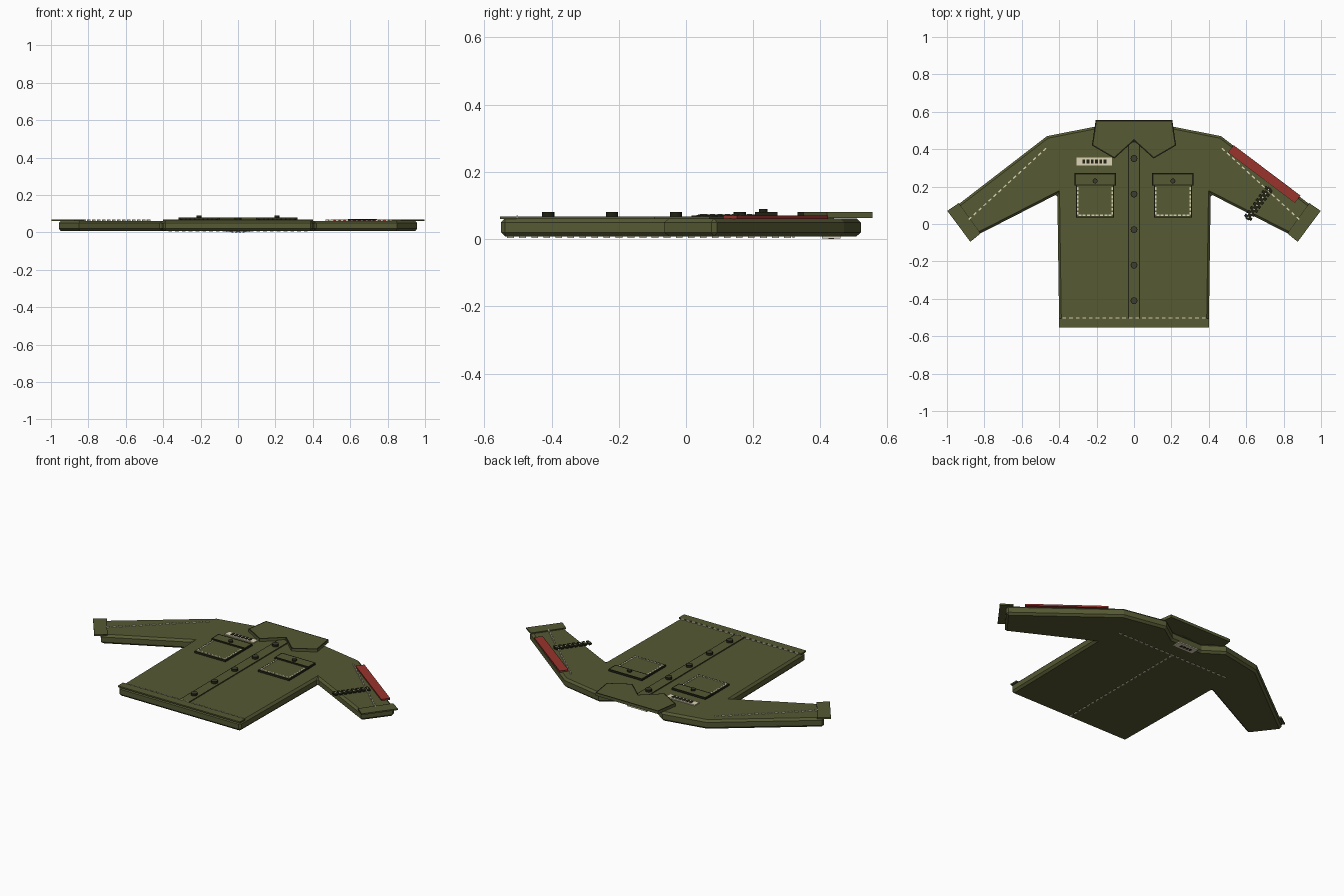
import bpy, bmesh, math
from mathutils import Vector

cube = bpy.data.objects.get("Cube")
if cube:
    bpy.data.objects.remove(cube)


def material(name, rgb):
    m = bpy.data.materials.new(name)
    m.use_nodes = True
    m.diffuse_color = (*rgb, 1)
    m.node_tree.nodes["Principled BSDF"].inputs["Base Color"].default_value = (*rgb, 1)
    return m


OLIVE = material("olive_cloth", (0.092, 0.1, 0.033))
DARK = material("dark_trim", (0.016, 0.017, 0.007))
BUTTON = material("button_grey", (0.048, 0.048, 0.028))
RED = material("red_band", (0.32, 0.033, 0.026))
CREAM = material("cream_thread", (0.72, 0.66, 0.47))


def finish(name, bm, mats):
    bmesh.ops.recalc_face_normals(bm, faces=bm.faces)
    me = bpy.data.meshes.new(name)
    bm.to_mesh(me)
    bm.free()
    for m in mats:
        me.materials.append(m)
    ob = bpy.data.objects.new(name, me)
    bpy.context.collection.objects.link(ob)
    return ob


def add_prism(bm, pts, z0, z1):
    low = [bm.verts.new((x, y, z0)) for x, y in pts]
    high = [bm.verts.new((x, y, z1)) for x, y in pts]
    bm.faces.new(low)
    top = bm.faces.new(high)
    n = len(pts)
    for i in range(n):
        j = (i + 1) % n
        bm.faces.new((low[i], low[j], high[j], high[i]))
    return top


def plate(name, pts, z0, z1, mat, rim=0, dark_sides=False):
    """Flat panel; rim gives its top face a dark border of that width."""
    bm = bmesh.new()
    top = add_prism(bm, pts, z0, z1)
    bmesh.ops.recalc_face_normals(bm, faces=bm.faces)
    if rim:
        if dark_sides:
            for f in bm.faces:
                f.material_index = int(abs(f.normal.z) < 0.5)
        border = bmesh.ops.inset_region(bm, faces=[top], thickness=rim, use_even_offset=True)
        for f in border["faces"]:
            f.material_index = 1
    return finish(name, bm, [mat, DARK])


def rect(x0, x1, y0, y1):
    return [(x0, y0), (x1, y0), (x1, y1), (x0, y1)]


def strip(a, b, width):
    """Rectangle around the line a-b."""
    a, b = Vector(a), Vector(b)
    d = (b - a).normalized() * width / 2
    side = Vector((-d.y, d.x))
    return [tuple(p) for p in (a + side, b + side, b - side, a - side)]


def dashes(name, path, z0, z1, width=0.007, dash=0.02, gap=0.016, mat=CREAM):
    bm = bmesh.new()
    for a, b in zip(path, path[1:]):
        a, b = Vector(a), Vector(b)
        n = max(1, round((b - a).length / (dash + gap)))
        step = (b - a) / n
        share = dash / (dash + gap)
        for i in range(n):
            s = a + step * (i + (1 - share) / 2)
            add_prism(bm, strip(s, s + step * share, width), z0, z1)
    return finish(name, bm, [mat])


def disc(name, x, y, z0, z1, r):
    pts = [(x + r * math.cos(k * math.tau / 16), y + r * math.sin(k * math.tau / 16))
           for k in range(16)]
    return plate(name, pts, z0, z1, BUTTON, 0.003, True)


def flip(pts, s):
    return [(x * s, y) for x, y in pts]


# Body and sleeves as one chamfered slab
half = [(0.4, -0.55), (0.41, 0.16), (0.85, -0.065), (0.965, 0.085),
        (0.465, 0.47), (0.21, 0.52), (0.1, 0.445)]
body = plate("jacket_body", half + flip(half[::-1], -1), 0.008, 0.062, OLIVE)
bev = body.modifiers.new("chamfer", "BEVEL")
bev.width = 0.012
bev.segments = 1
bev.limit_method = "ANGLE"
bev.angle_limit = math.radians(80)

# Collar, front placket, hem
wing = [(0.205, 0.555), (0.225, 0.42), (0.105, 0.35)]
plate("collar", wing + [(0, 0.445)] + flip(wing[::-1], -1), 0.063, 0.08, OLIVE, 0.007)
plate("placket", rect(-0.031, 0.031, -0.55, 0.44), 0.06, 0.067, OLIVE, 0.004)
plate("hem", rect(-0.4, 0.4, -0.553, -0.505), 0.06, 0.068, OLIVE)
dashes("hem_stitch", [(-0.39, -0.502), (0.39, -0.502)], 0.06, 0.07, 0.005)
for i in range(5):
    disc("front_button", 0, 0.35 - 0.19 * i, 0.066, 0.08, 0.018)

# Mirrored sleeve and pocket details
for s, side in ((1, "left"), (-1, "right")):
    cuff = [(0.998, 0.07), (0.875, -0.095), (0.82, -0.05), (0.937, 0.112)]
    plate(side + "_cuff", flip(cuff, s), 0.06, 0.068, OLIVE, 0.002)
    dashes(side + "_sleeve_stitch", flip([(0.465, 0.41), (0.89, 0.018)], s), 0.06, 0.069)
    plate(side + "_pocket", flip(rect(0.107, 0.31, 0.035, 0.23), s), 0.06, 0.073, OLIVE, 0.004, True)
    seam = [(0.116, 0.2), (0.116, 0.046), (0.301, 0.046), (0.301, 0.2)]
    dashes(side + "_pocket_stitch", flip(seam, s), 0.07, 0.075, 0.008, 0.015, 0.007)
    plate(side + "_pocket_flap", flip(rect(0.097, 0.318, 0.205, 0.272), s), 0.07, 0.081, OLIVE, 0.007, True)
    disc(side + "_pocket_button", 0.208 * s, 0.23, 0.08, 0.09, 0.013)

# Chest name tape with plain dark blocks
plate("chest_tape", rect(-0.307, -0.117, 0.314, 0.356), 0.06, 0.068, CREAM)
dashes("chest_tape_blocks", [(-0.28, 0.335), (-0.144, 0.335)], 0.066, 0.071, 0.022, 0.015, 0.008, DARK)

# Red armband and the marked strip across the left sleeve
plate("armband", strip((0.517, 0.402), (0.875, 0.132), 0.05), 0.06, 0.07, RED, 0.002)
line = [(0.727, 0.195), (0.603, 0.025)]
plate("sleeve_strip", strip(*line, 0.022), 0.063, 0.068, DARK)
dashes("sleeve_strip_blocks", line, 0.064, 0.071, 0.046, 0.016, 0.011, DARK)
dashes("sleeve_strip_dots", line, 0.066, 0.072, 0.007, 0.007, 0.02, CREAM)

# Back seams and neck label
dashes("back_centre_stitch", [(0, -0.54), (0, 0.32)], 0.004, 0.01, 0.006)
dashes("back_yoke_stitch", [(-0.38, 0.32), (0.38, 0.32)], 0.004, 0.01, 0.006)
plate("neck_label", rect(-0.065, 0.065, 0.405, 0.46), 0.002, 0.009, CREAM)
dashes("neck_label_blocks", [(-0.04, 0.432), (0.04, 0.432)], 0, 0.004, 0.016, 0.012, 0.008, DARK)
